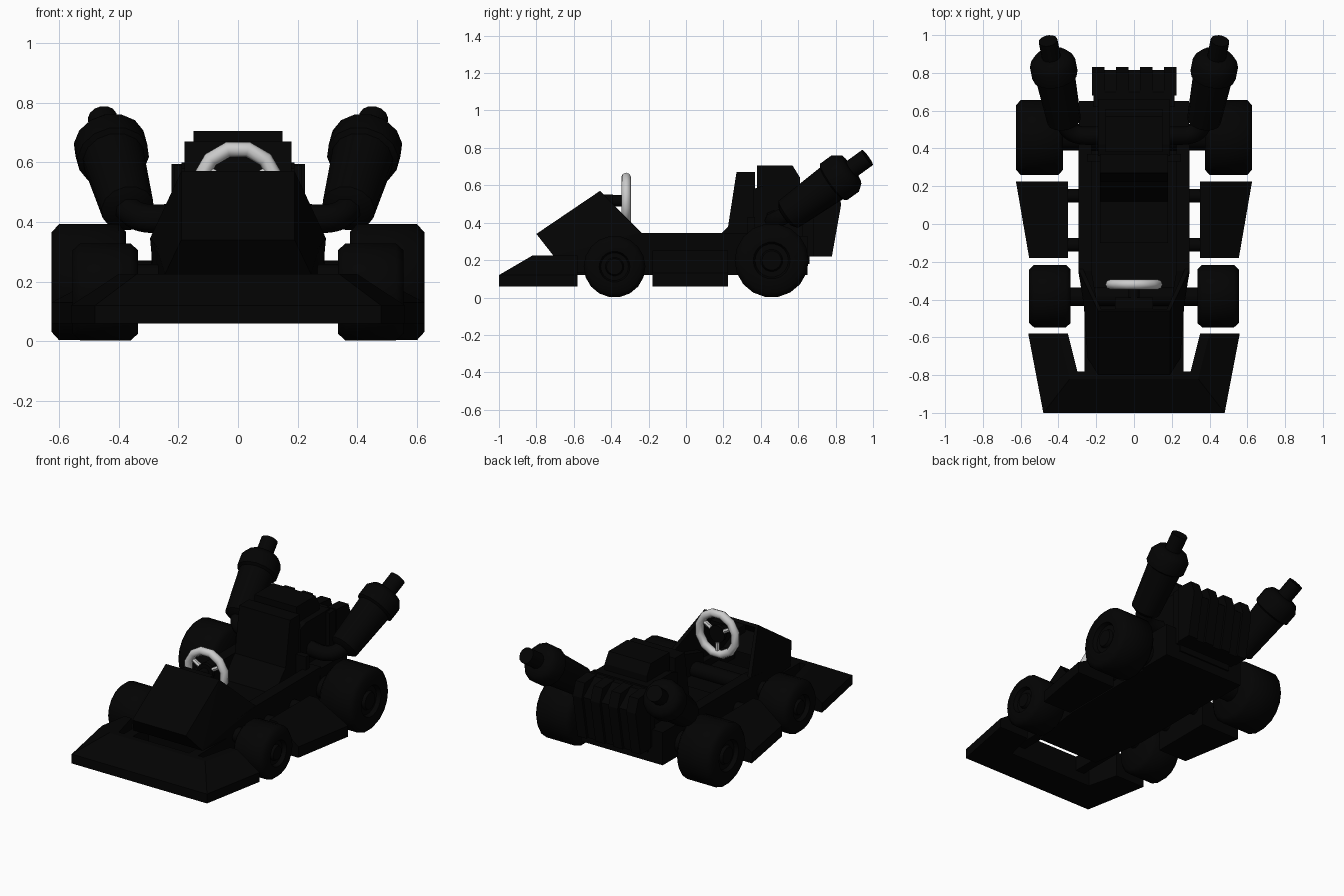
import bpy, bmesh, math
from mathutils import Vector

if "Cube" in bpy.data.objects:
    bpy.data.objects.remove(bpy.data.objects["Cube"])

black = bpy.data.materials.new("black_paint")
black.diffuse_color = (0.001, 0.001, 0.001, 1)
black.use_nodes = True
black.node_tree.nodes["Principled BSDF"].inputs["Base Color"].default_value = black.diffuse_color


def finish(name, bm, mat=black, smooth=False):
    bmesh.ops.recalc_face_normals(bm, faces=bm.faces)
    me = bpy.data.meshes.new(name)
    bm.to_mesh(me)
    bm.free()
    ob = bpy.data.objects.new(name, me)
    bpy.context.collection.objects.link(ob)
    if mat:
        me.materials.append(mat)
    if smooth:
        bpy.ops.object.select_all(action='DESELECT')
        ob.select_set(True)
        bpy.context.view_layer.objects.active = ob
        bpy.ops.object.shade_smooth_by_angle(angle=math.radians(50))
    return ob


def loft(name, rings, mat=black, smooth=False, caps=True):
    """Join closed rings of equal point count into a solid."""
    bm = bmesh.new()
    vs = [[bm.verts.new(p) for p in r] for r in rings]
    n = len(rings[0])
    for a, b in zip(vs, vs[1:]):
        for i in range(n):
            j = (i + 1) % n
            bm.faces.new((a[i], a[j], b[j], b[i]))
    if caps:
        bm.faces.new(vs[0])
        bm.faces.new(vs[-1])
    else:
        bmesh.ops.remove_doubles(bm, verts=bm.verts, dist=1e-5)
    return finish(name, bm, mat, smooth)


def side_prism(name, yz, x0, x1):
    return loft(name, [[(x, y, z) for y, z in yz] for x in (x0, x1)])


def box(name, x0, x1, y0, y1, z0, z1):
    return side_prism(name, [(y0, z0), (y1, z0), (y1, z1), (y0, z1)], x0, x1)


def lathe(name, a, b, profile, seg=16, mat=black):
    """Revolve (radius, fraction along a-b) pairs around the line a-b."""
    a, b = Vector(a), Vector(b)
    q = (b - a).to_track_quat('Z', 'Y')
    rings = []
    for r, t in profile:
        c = a.lerp(b, t)
        rings.append([c + q @ Vector((r * math.cos(k * math.tau / seg),
                                      r * math.sin(k * math.tau / seg), 0)) for k in range(seg)])
    return loft(name, rings, mat, True)


def rod(name, a, b, r, seg=12, mat=black):
    return lathe(name, a, b, [(r, 0), (r, 1)], seg, mat)


# Front bumper: U shape, low outer lip rising to the inner edge
def bumper_ring(s, outer, mid, inner):
    pts = [(*outer, .06), (*outer, .12), (*mid, .225), (*inner, .225), (*inner, .06)]
    return [(s * x, y, z) for x, y, z in pts]


back = ((.56, -.58), (.40, -.58), (.35, -.58))
corner = ((.48, -1), (.34, -.82), (.30, -.78))
loft("front_bumper", [bumper_ring(-1, *back), bumper_ring(-1, *corner),
                      bumper_ring(1, *corner), bumper_ring(1, *back)])

# Nose hood: open shell over the footwell
bm = bmesh.new()
L, R = [[bm.verts.new((s * x, y, z)) for x, y, z in
         ((.245, -.71, .225), (.19, -.80, .34), (.19, -.46, .57), (.295, -.24, .345),
          (.28, -.24, .225), (.265, -.44, .29))]
        for s in (-1, 1)]
for f in ((L[0], L[1], R[1], R[0]), (L[1], L[2], R[2], R[1])):
    bm.faces.new(f)
for q in (L, R):
    for f in ((0, 1, 2), (0, 2, 5), (5, 2, 3), (5, 3, 4), (0, 5, 4)):
        bm.faces.new([q[i] for i in f])
hood = finish("nose_hood", bm)
m = hood.modifiers.new("thickness", 'SOLIDIFY')
m.thickness = .025

# Chassis floor
loft("chassis_floor", [[(-.22, -.62, z), (.22, -.62, z), (.27, -.3, z),
                        (.27, .65, z), (-.27, .65, z), (-.27, -.3, z)] for z in (.12, .18)])
box("rear_subframe", -.29, .29, .42, .65, .12, .33)

# Engine, headrest block and finned radiator
side_prism("engine", [(.36, .18), (.36, .58), (.42, .6), (.66, .6), (.66, .18)], -.19, .19)
side_prism("engine_cover", [(.38, .5), (.38, .705), (.57, .705), (.61, .64), (.61, .5)], -.15, .15)
side_prism("radiator", [(.62, .22), (.62, .59), (.70, .59), (.815, .5), (.765, .22)], -.215, .215)
for i in range(4):
    x = -.19 + i * .127
    side_prism("radiator_fin", [(.68, .22), (.68, .595), (.80, .585), (.83, .5), (.78, .22)],
               x - .033, x + .033)

# Seat
side_prism("seat", [(-.10, .18), (-.10, .25), (.12, .25), (.19, .345), (.225, .38),
                    (.27, .67), (.37, .67), (.37, .18)], -.18, .18)

# Steering gear
box("dashboard", -.1, .1, -.46, -.39, .50, .55)
C = Vector((0, -.32, .517))
rod("steering_column", (0, -.47, .517), (0, -.325, .517), .03)
rings = []
for i in range(13):
    a = (i + .5) * math.tau / 12
    d = Vector((math.cos(a), 0, math.sin(a)))
    rings.append([C + d * (.13 + .026 * math.cos(b)) + Vector((0, .026 * math.sin(b), 0))
                  for b in (k * math.tau / 8 for k in range(8))])
loft("steering_wheel", rings, None, True, caps=False)
for deg in (30, 150, 270):
    a = math.radians(deg)
    d = Vector((math.cos(a), 0, math.sin(a)))
    rod("steering_spoke", C + d * .055, C + d * .125, .014, 6, None)
rod("steering_hub", (0, -.335, .517), (0, -.312, .517), .055)

# Axles
rod("front_axle", (-.36, -.385, .21), (.36, -.385, .21), .048)
rod("rear_axle", (-.42, .46, .2), (.42, .46, .2), .07)


def wheel(name, s, x0, x1, y, r):
    w = x1 - x0
    e = .025 / w
    lathe(name, (s * x0, y, r), (s * x1, y, r),
          [(.02, 0), (r * .86, 0), (r, e), (r, 1 - e), (r * .86, 1), (r * .5, 1),
           (r * .45, 1 - e), (r * .3, 1 - e), (r * .26, 1 - e * .3), (.01, 1 - e * .3)], 18)


for s in (-1, 1):
    # Tub side walls
    wall = []
    for y, x in ((-.45, .26), (-.25, .295), (.42, .295)):
        wall.append([(s * (x - .02), y, .12), (s * x, y, .345),
                     (s * (x - .07), y, .345), (s * (x - .07), y, .12)])
    wall[0] = [(x, y, min(z, .3)) for x, y, z in wall[0]]
    loft("tub_wall", wall)
    # Brace beside the seat back and front frame rail
    box("seat_brace", s * .17, s * .25, .33, .37, .30, .43)
    box("frame_rail", s * .20, s * .262, -.80, -.40, .13, .225)
    # Side pod with two mounting bars
    loft("side_pod", [[(s * .35, y, .06), (s * xo, y, .06), (s * xo, y, .13),
                       (s * .40, y, .25), (s * .35, y, .25)]
                      for y, xo in ((-.18, .555), (.225, .625))])
    for y in (-.11, .15):
        rod("pod_mount", (s * .25, y, .2), (s * .37, y, .2), .036)
    # Wheels
    wheel("front_wheel", s, .335, .555, -.382, .165)
    wheel("rear_wheel", s, .375, .625, .458, .198)
    # Exhaust silencer with collar and tip
    lathe("exhaust", (s * .37, .548, .445), (s * .455, .97, .748),
          [(.06, -.04), (.09, 0), (.105, .55), (.122, .57), (.122, .72),
           (.095, .79), (.05, .8), (.05, 1)], 14)
    # Bent exhaust pipe into the engine
    cu = bpy.data.curves.new("exhaust_pipe", 'CURVE')
    cu.dimensions = '3D'
    cu.bevel_depth = .048
    cu.bevel_resolution = 2
    cu.resolution_u = 6
    sp = cu.splines.new('NURBS')
    sp.points.add(3)
    for p, c in zip(sp.points, ((.17, .47, .42), (.30, .46, .40), (.36, .47, .41), (.375, .57, .46))):
        p.co = (s * c[0], c[1], c[2], 1)
    sp.use_endpoint_u = True
    sp.order_u = 4
    cu.materials.append(black)
    bpy.context.collection.objects.link(bpy.data.objects.new("exhaust_pipe", cu))
